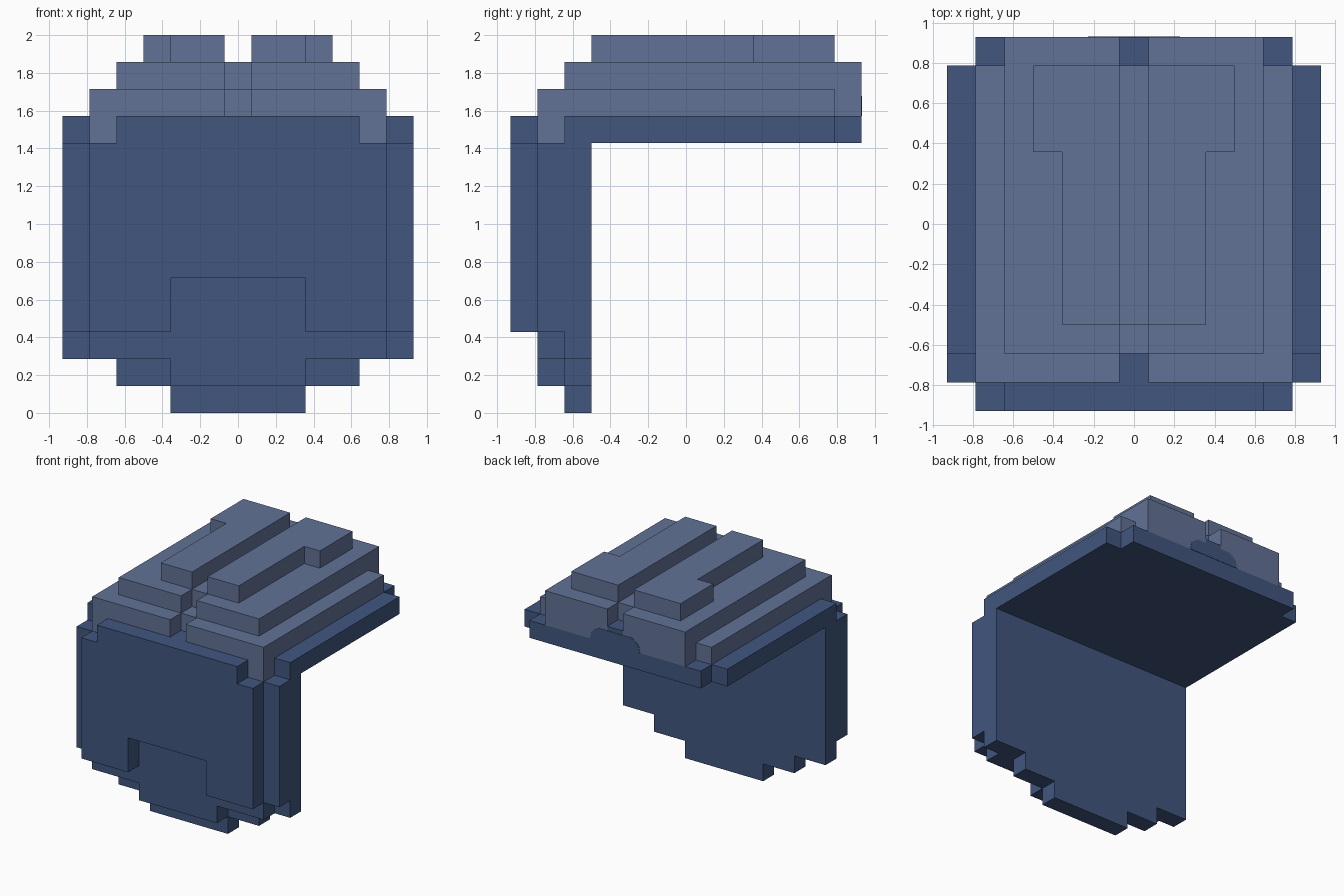
import bpy, bmesh, math
from mathutils import Vector

if "Cube" in bpy.data.objects:
    bpy.data.objects.remove(bpy.data.objects["Cube"])

U = 1 / 7  # size of one block


def material(name, rgb):
    m = bpy.data.materials.new(name)
    m.diffuse_color = (*rgb, 1)
    m.use_nodes = True
    m.node_tree.nodes["Principled BSDF"].inputs["Base Color"].default_value = m.diffuse_color
    return m


BLUE = material("deep blue", (0.053, 0.093, 0.212))
DUSTY = material("dusty blue", (0.122, 0.168, 0.305))


def blocks(*boxes):
    """Mirrored block cells from boxes: (|x| range, y range, z range), inclusive."""
    cells = set()
    for (x0, x1), (y0, y1), (z0, z1) in boxes:
        for x in range(x0, x1 + 1):
            for y in range(y0, y1 + 1):
                for z in range(z0, z1 + 1):
                    cells |= {(x, y, z), (-x, y, z)}
    return cells


# Front plate: three stepped layers, each lower in the middle
plate = blocks(
    ((0, 2), (-6, -6), (5, 10)), ((3, 4), (-6, -6), (3, 10)), ((5, 5), (-6, -6), (3, 9)),
    ((0, 2), (-5, -5), (1, 10)), ((3, 4), (-5, -5), (2, 10)),
    ((5, 5), (-5, -5), (2, 9)), ((6, 6), (-5, -5), (3, 9)),
    ((0, 2), (-4, -4), (0, 10)), ((3, 4), (-4, -4), (1, 10)), ((5, 6), (-4, -4), (2, 10)),
)

# Roof slab, with a small raised block at the back of the groove
roof = blocks(
    ((0, 6), (-3, 5), (10, 10)), ((0, 5), (6, 6), (10, 10)), ((0, 0), (6, 6), (11, 11)),
)

# Stepped crest split by a central groove
crest = blocks(
    ((5, 5), (-5, -5), (10, 10)), ((1, 5), (-5, -5), (11, 11)),
    ((0, 5), (-4, 5), (11, 11)), ((1, 4), (6, 6), (11, 11)),
    ((1, 4), (-4, 6), (12, 12)), ((0, 0), (-3, 5), (12, 12)),
    ((1, 2), (-3, 5), (13, 13)), ((3, 3), (3, 5), (13, 13)),
)

solid = plate | roof | crest


def add_object(name, bm, mat):
    me = bpy.data.meshes.new(name)
    bm.to_mesh(me)
    bm.free()
    me.materials.append(mat)
    bpy.context.collection.objects.link(bpy.data.objects.new(name, me))


def build(name, cells, mat):
    """Skin the outer faces of the cells and merge flat areas."""
    bm = bmesh.new()
    verts = {}
    for c in sorted(cells):
        centre = Vector((c[0], c[1], c[2] + 0.5))
        for axis in range(3):
            for sign in (-1, 1):
                n = Vector((0, 0, 0))
                n[axis] = sign
                if tuple(int(a + b) for a, b in zip(c, n)) in solid:
                    continue
                s, t = Vector((0, 0, 0)), Vector((0, 0, 0))
                s[(axis + 1) % 3] = 0.5
                t[(axis + 2) % 3] = 0.5 * sign
                ring = []
                for i, j in ((-1, -1), (1, -1), (1, 1), (-1, 1)):
                    p = centre + n * 0.5 + s * i + t * j
                    key = tuple(round(v * 2) for v in p)
                    if key not in verts:
                        verts[key] = bm.verts.new(p * U)
                    ring.append(verts[key])
                bm.faces.new(ring)
    bmesh.ops.dissolve_limit(bm, angle_limit=math.radians(1),
                             verts=bm.verts[:], edges=bm.edges[:])
    add_object(name, bm, mat)


build("front_plate", plate, BLUE)
build("roof_slab", roof, BLUE)
build("crest", crest, DUSTY)

# Painted blue bump on the back of the crest
bm = bmesh.new()
outline = [(-1.6, 11), (1.6, 11), (1.5, 11.45), (1.1, 11.75), (-1.1, 11.75), (-1.5, 11.45)]
face = bm.faces.new([bm.verts.new((x * U, 6.5 * U, z * U)) for x, z in outline])
ext = bmesh.ops.extrude_face_region(bm, geom=[face])
bmesh.ops.translate(bm, vec=(0, 0.003, 0),
                    verts=[g for g in ext["geom"] if isinstance(g, bmesh.types.BMVert)])
bmesh.ops.recalc_face_normals(bm, faces=bm.faces[:])
add_object("back_bump", bm, BLUE)
